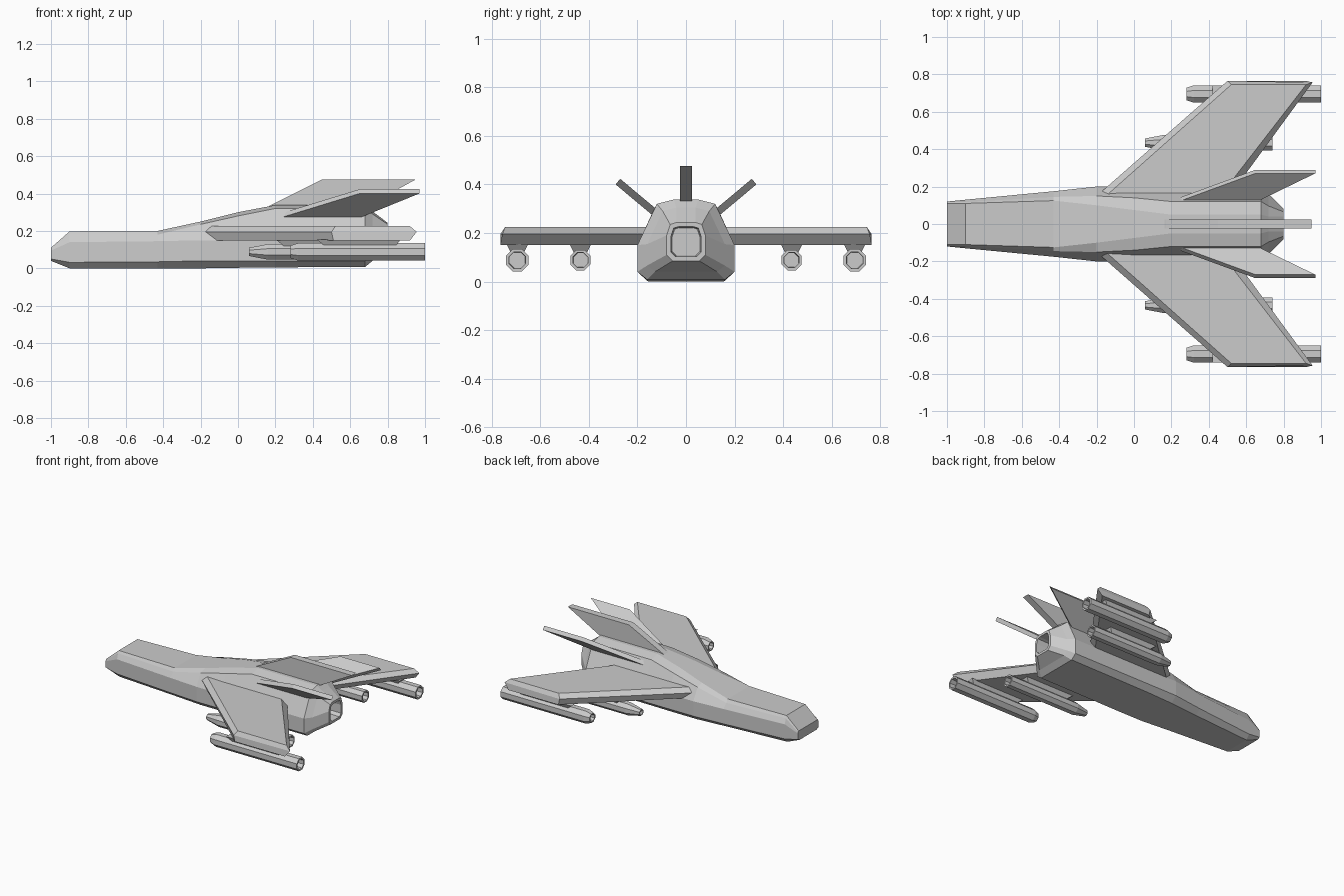
import bpy, bmesh
from math import cos, sin, pi

if "Cube" in bpy.data.objects:
    bpy.data.objects.remove(bpy.data.objects["Cube"])


def loft(name, rings, mirror=False):
    """Skin a list of equal-length vertex rings, cap both ends, optionally mirror in y."""
    bm = bmesh.new()
    vs = [[bm.verts.new(p) for p in r] for r in rings]
    n = len(vs[0])
    for a, b in zip(vs, vs[1:]):
        for i in range(n):
            j = (i + 1) % n
            bm.faces.new((a[i], a[j], b[j], b[i]))
    bm.faces.new(vs[0])
    bm.faces.new(vs[-1])
    bmesh.ops.recalc_face_normals(bm, faces=bm.faces)
    me = bpy.data.meshes.new(name)
    bm.to_mesh(me)
    bm.free()
    ob = bpy.data.objects.new(name, me)
    bpy.context.collection.objects.link(ob)
    if mirror:
        m = ob.modifiers.new("mirror", 'MIRROR')
        m.use_axis = (False, True, False)
        m.use_mirror_merge = False
    return ob


def section(x, half):
    """Symmetric cross-section from (half width, z) points, bottom to top."""
    return [(x, y, z) for y, z in half] + [(x, -y, z) for y, z in reversed(half)]


def shrink(half, k, cz):
    return [(y * k, cz + (z - cz) * k) for y, z in half]


# Fuselage with tapered tail and hollow nozzle
tail = [(.16, .008), (.20, .04), (.20, .15), (.12, .32), (.05, .338)]
nozzle = [(.055, .085), (.08, .11), (.08, .19), (.065, .235), (.04, .243)]
loft("fuselage", [
    section(-1.0, [(.10, .04), (.12, .05), (.12, .095), (.118, .105), (.11, .11)]),
    section(-.9, [(.10, 0), (.13, .032), (.13, .14), (.118, .18), (.11, .198)]),
    section(-.43, [(.135, 0), (.175, .035), (.175, .145), (.145, .18), (.125, .20)]),
    section(-.2, [(.155, 0), (.20, .04), (.20, .15), (.15, .235), (.10, .25)]),
    section(0, [(.16, .003), (.20, .04), (.20, .15), (.14, .28), (.075, .30)]),
    section(.2, [(.16, .005), (.20, .04), (.20, .15), (.12, .32), (.05, .338)]),
    section(.68, tail),
    section(.72, shrink(tail, .8, .17)),
    section(.8, nozzle),
    section(.8, shrink(nozzle, .78, .165)),
    section(.7, shrink(nozzle, .72, .165)),
])

# Swept wings with bevelled edges: bottom, middle and top outlines
outlines = [
    (.15, [(-.17, .15), (.51, .765), (.92, .765), (.47, .15)]),
    (.195, [(-.20, .15), (.50, .765), (.955, .757), (.51, .15)]),
    (.225, [(-.15, .15), (.52, .745), (.92, .745), (.46, .15)]),
]
loft("wing", [[(x, y, z) for x, y in pts] for z, pts in outlines], mirror=True)

# Dorsal fin
fin = [(.13, .31), (.17, .335), (.45, .475), (.95, .475), (.65, .31)]
loft("dorsal_fin", [[(x, y, z) for x, z in fin] for y in (-.025, .025)])

# Canted tail fins
blade = [(.20, .125, .262), (.65, .29, .40), (.97, .29, .40), (.63, .125, .262)]
loft("canted_fin", [blade, [(x, y - .019, z + .023) for x, y, z in blade]], mirror=True)


def ring(x, y, z, r, n=8):
    return [(x, y + r * cos(2 * pi * (i + .5) / n), z + r * sin(2 * pi * (i + .5) / n))
            for i in range(n)]


# Underwing pods with hollow rear ends, and their pylons
for name, y, x0, x1, r, nose, taper in (("outer", .695, .28, 1.0, .050, .036, .04),
                                        ("inner", .435, .06, .74, .045, .024, .10)):
    z = .088
    loft(name + "_pod", [ring(x0 + .03, y, z, nose * .7), ring(x0, y, z, nose * .75),
                         ring(x0, y, z, nose), ring(x0 + taper, y, z, r),
                         ring(x1, y, z, r), ring(x1, y, z, r * .75),
                         ring(x1 - .08, y, z, r * .7)], mirror=True)
    a, b = x0 + .14, x1 - .16
    loft(name + "_pylon", [
        [(a + .05, y - .025, .115), (b, y - .025, .115), (b, y + .025, .115), (a + .05, y + .025, .115)],
        [(a, y - .045, .155), (b + .03, y - .045, .155), (b + .03, y + .045, .155), (a, y + .045, .155)],
    ], mirror=True)
